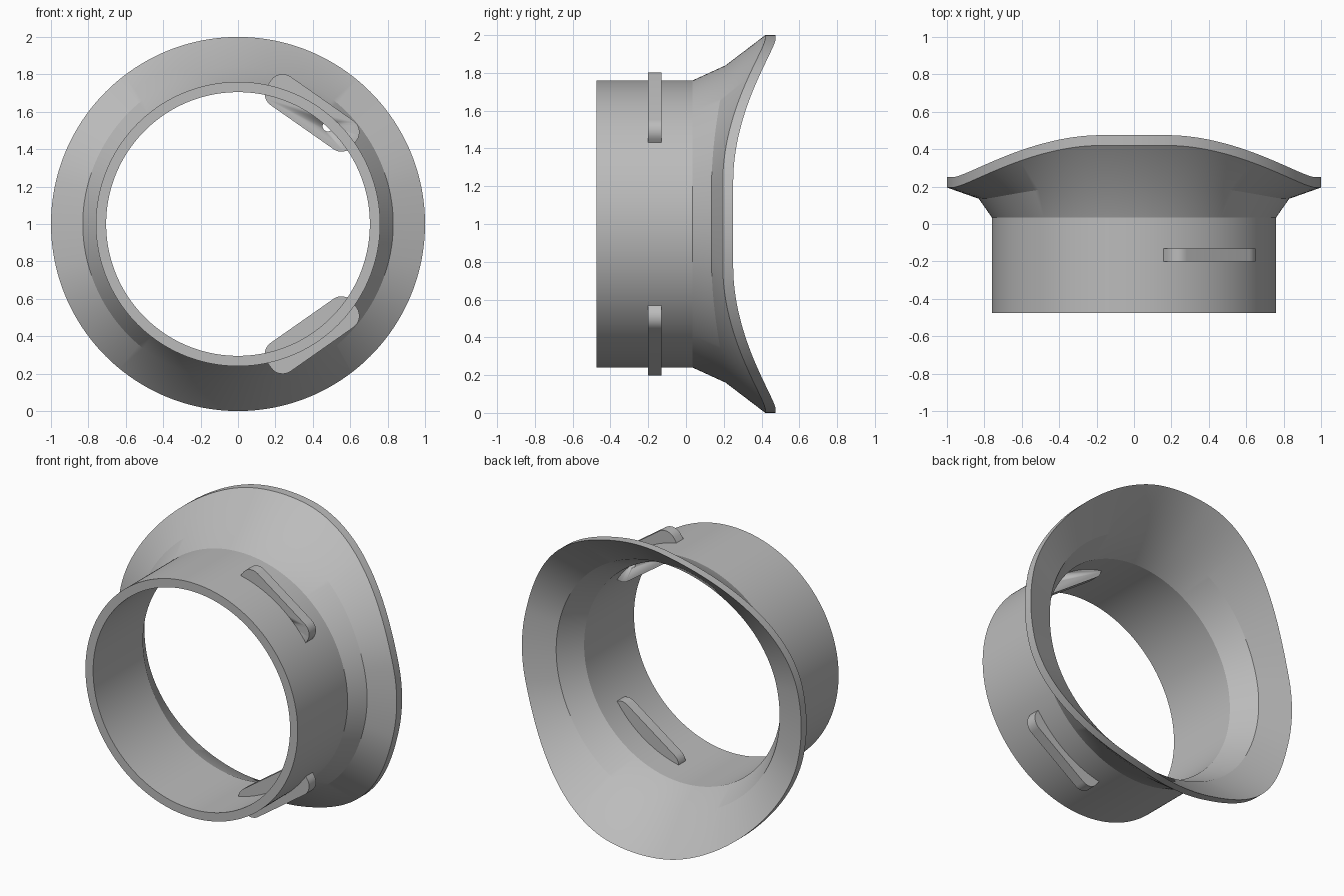
import bpy, bmesh
from math import sin, cos, pi, radians, degrees, asin
from mathutils import Matrix

if "Cube" in bpy.data.objects:
    bpy.data.objects.remove(bpy.data.objects["Cube"], do_unlink=True)

grey = bpy.data.materials.new("plain grey")
grey.use_nodes = True
COLOUR = (0.5, 0.5, 0.5, 1)
grey.diffuse_color = COLOUR
grey.node_tree.nodes["Principled BSDF"].inputs["Base Color"].default_value = COLOUR


def finish(bm, name, angle):
    bmesh.ops.recalc_face_normals(bm, faces=bm.faces)
    mesh = bpy.data.meshes.new(name)
    bm.to_mesh(mesh)
    bm.free()
    mesh.materials.append(grey)
    ob = bpy.data.objects.new(name, mesh)
    bpy.context.collection.objects.link(ob)
    bpy.ops.object.select_all(action='DESELECT')
    ob.select_set(True)
    bpy.context.view_layer.objects.active = ob
    bpy.ops.object.shade_smooth_by_angle(angle=radians(angle))
    return ob


def mix(a, b, s):
    return a + (b - a) * s


def section(a):
    """Wall section (radius, depth) at angle a from the top."""
    off = degrees(asin(min(1, abs(sin(a)))))
    t = min(1, max(0, (off - 10) / 67))
    s = t * t * (3 - 2 * t)          # 0 at top and bottom, 1 at the sides
    rim = mix(0.475, 0.25, s)
    return [(0.76, -0.475), (0.76, 0.035),
            (mix(0.84, 0.83, s), mix(0.21, 0.135, s)),
            (1, rim - 0.055), (1, rim),
            (mix(0.79, 0.80, s), mix(0.23, 0.185, s)),
            (0.705, 0.035), (0.705, -0.475)]


# Collar with a saddle-shaped flared rim
SEG = 192
bm = bmesh.new()
rings = []
for i in range(SEG):
    a = 2 * pi * i / SEG
    rings.append([bm.verts.new((r * sin(a), y, 1 + r * cos(a))) for r, y in section(a)])
for i in range(SEG):
    p, q = rings[i], rings[(i + 1) % SEG]
    for j in range(len(p)):
        k = (j + 1) % len(p)
        bm.faces.new((p[j], p[k], q[k], q[j]))
finish(bm, "flared_collar", 20)


# Rounded plates passing through the collar wall, each with a small hole
def plate(name, side):
    half_l, half_w, rad, steps = 0.28, 0.093, 0.075, 8
    turn = Matrix.Rotation(radians(35), 4, 'Y')
    place = (Matrix.Translation((0, 0, 1)) @ Matrix.Diagonal((1, 1, side, 1))
             @ Matrix.Translation((0.396, 0, 0.594)) @ turn)
    bm = bmesh.new()
    verts = []
    for c, (sx, sz) in enumerate([(1, 1), (-1, 1), (-1, -1), (1, -1)]):
        for n in range(steps + 1):
            b = (c + n / steps) * pi / 2
            verts.append(bm.verts.new((sx * (half_l - rad) + rad * cos(b), -0.2,
                                       sz * (half_w - rad) + rad * sin(b))))
    face = bm.faces.new(verts)
    grown = bmesh.ops.extrude_face_region(bm, geom=[face])["geom"]
    bmesh.ops.translate(bm, vec=(0, 0.07, 0),
                        verts=[v for v in grown if isinstance(v, bmesh.types.BMVert)])
    bm.transform(place)
    ob = finish(bm, name, 30)

    # Drill for the pin hole
    bm = bmesh.new()
    bmesh.ops.create_cone(bm, cap_ends=True, segments=24, radius1=0.028, radius2=0.028, depth=0.3,
                          matrix=Matrix.Translation((0.11, -0.165, -0.01))
                          @ Matrix.Rotation(pi / 2, 4, 'X'))
    bm.transform(place)
    drill = finish(bm, name + "_hole_cutter", 30)
    drill.hide_render = True
    drill.hide_viewport = True
    drill.display_type = 'WIRE'
    cut = ob.modifiers.new("pin_hole", 'BOOLEAN')
    cut.operation = 'DIFFERENCE'
    cut.solver = 'EXACT'
    cut.object = drill


plate("upper_plate", 1)
plate("lower_plate", -1)
